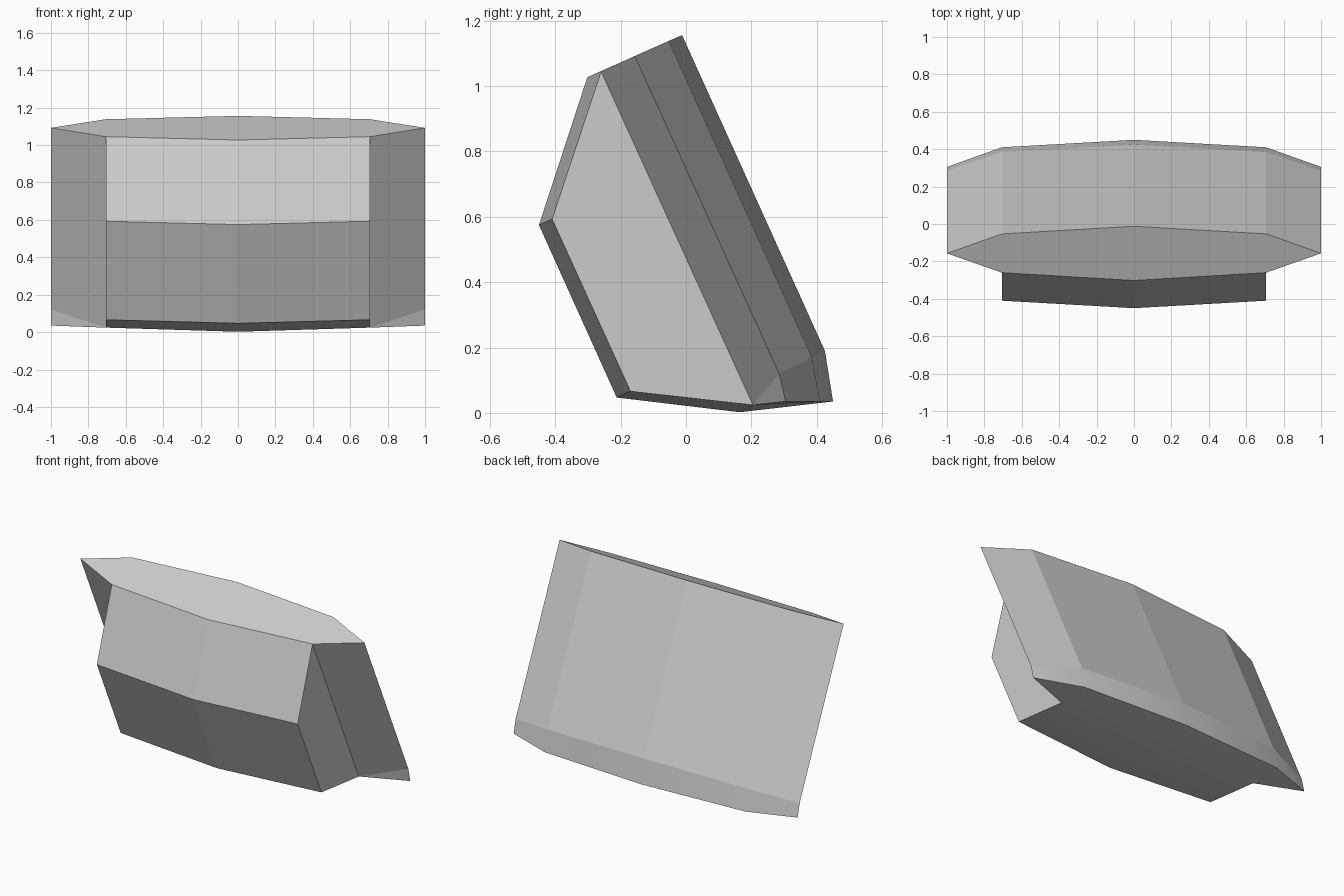
import bpy, bmesh, math

if "Cube" in bpy.data.objects:
    bpy.data.objects.remove(bpy.data.objects["Cube"])

# Cross-sections (y, z): back top, back knee, back bottom, then around the front block
centre = [(-.012, 1.156), (.425, .19), (.45, .035), (.165, .002), (-.212, .047), (-.45, .575), (-.302, 1.027)]
flank = [(-.053, 1.138), (.385, .17), (.41, .035), (.205, .024), (-.17, .066), (-.41, .593), (-.26, 1.045)]
tip = [(-.157, 1.092), (.285, .12), (.305, .035)]

bm = bmesh.new()
soft = []
for s in (1, -1):
    A = [bm.verts.new((0, y, z)) for y, z in centre]
    B = [bm.verts.new((s * .707, y, z)) for y, z in flank]
    C = [bm.verts.new((s, y, z)) for y, z in tip]

    # Centre body strip between the two sections, all the way round
    for i in range(7):
        j = (i + 1) % 7
        f = bm.faces.new((A[i], A[j], B[j], B[i]))
        if i in (1, 2, 3):
            soft.append(f)
    # End of the front block
    bm.faces.new((B[6], B[5], B[4], B[3]))
    # Side wing: top, back and front
    bm.faces.new((B[0], B[6], C[0]))
    bm.faces.new((B[0], B[1], C[1], C[0]))
    bm.faces.new((C[0], C[1], B[3], B[6]))
    # Wing foot
    soft += [bm.faces.new((B[1], B[2], C[2], C[1])),
             bm.faces.new((B[2], B[3], C[2])),
             bm.faces.new((C[1], C[2], B[3]))]

for f in soft:
    f.smooth = True
bmesh.ops.remove_doubles(bm, verts=bm.verts, dist=1e-4)
bmesh.ops.recalc_face_normals(bm, faces=bm.faces)
# Crisp edges where the angle is strong
for e in bm.edges:
    if e.calc_face_angle(0) > math.radians(30):
        e.smooth = False

me = bpy.data.meshes.new("slanted_block")
bm.to_mesh(me)
bm.free()
obj = bpy.data.objects.new("slanted_block", me)
bpy.context.collection.objects.link(obj)
